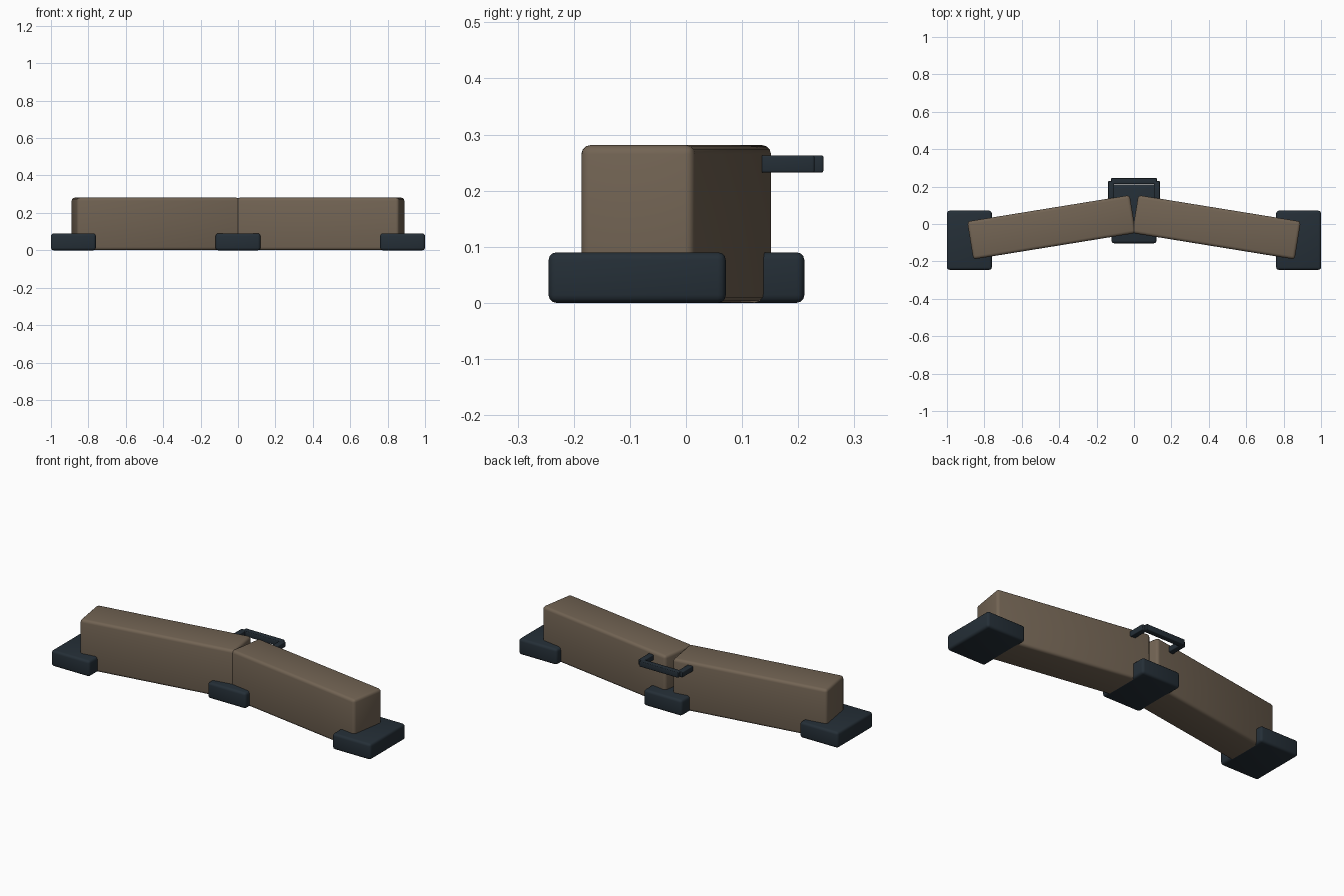
import bpy
import math

if "Cube" in bpy.data.objects:
    bpy.data.objects.remove(bpy.data.objects["Cube"])


def material(name, rgb):
    m = bpy.data.materials.new(name)
    m.diffuse_color = (*rgb, 1.0)
    m.use_nodes = True
    m.node_tree.nodes["Principled BSDF"].inputs["Base Color"].default_value = m.diffuse_color
    return m


BROWN = material("earth brown", (0.168, 0.126, 0.087))
DARK = material("dark slate", (0.018, 0.028, 0.038))


def box(name, lo, hi, mat, bevel, turn=0.0):
    """Rounded box between two corners, turned about its own vertical axis."""
    centre = [(a + b) / 2 for a, b in zip(lo, hi)]
    bpy.ops.mesh.primitive_cube_add(size=1, location=centre)
    ob = bpy.context.object
    ob.name = name
    ob.scale = [b - a for a, b in zip(lo, hi)]
    bpy.ops.object.transform_apply(location=False, rotation=False, scale=True)
    ob.rotation_euler.z = turn
    ob.data.materials.append(mat)
    mod = ob.modifiers.new("rounding", 'BEVEL')
    mod.width = bevel
    mod.segments = 3
    bpy.ops.object.modifier_apply(modifier=mod.name)
    bpy.ops.object.shade_smooth_by_angle(angle=math.radians(35))
    return ob


LENGTH, WIDTH, TURN = 0.88, 0.205, math.radians(9.2)

for side, s in (("left", -1), ("right", 1)):
    # angled barrier beam
    cx, cy = 0.441 * s, -0.0175
    box(side + "_beam", (cx - LENGTH / 2, cy - WIDTH / 2, 0.001),
        (cx + LENGTH / 2, cy + WIDTH / 2, 0.281), BROWN, 0.016, -s * TURN)
    # end foot
    box(side + "_foot", (0.88 * s - 0.12, -0.245, 0),
        (0.88 * s + 0.12, 0.071, 0.09), DARK, 0.014)
    # handle arm reaching out of the back
    box(side + "_handle_arm", (0.122 * s - 0.016, 0.11, 0.232),
        (0.122 * s + 0.016, 0.229, 0.263), DARK, 0.004)

# middle foot under the joint
box("middle_foot", (-0.12, -0.103, 0), (0.12, 0.211, 0.09), DARK, 0.014)

# handle grip
box("handle_grip", (-0.122, 0.213, 0.232), (0.122, 0.245, 0.263), DARK, 0.004)
